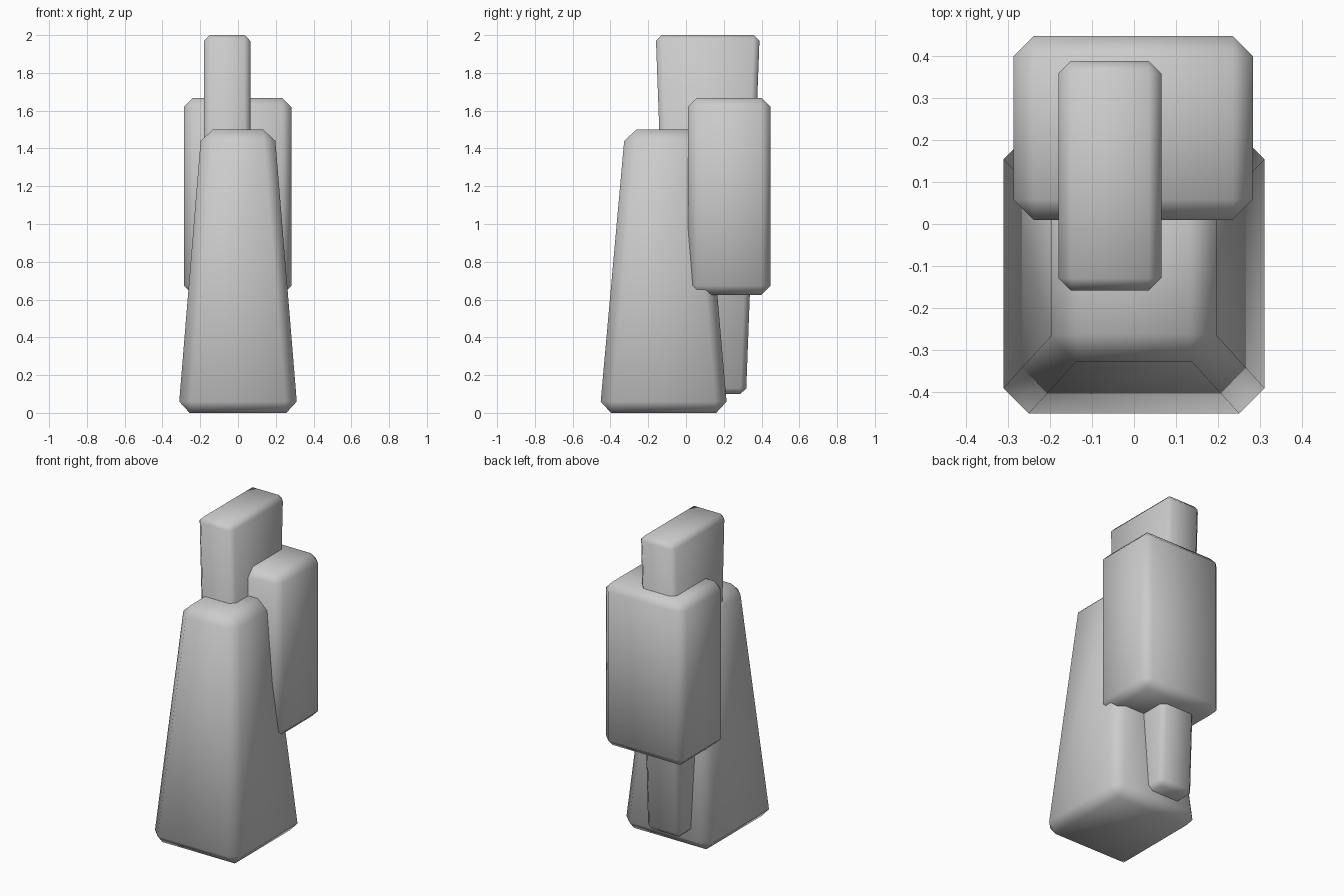
import bpy, bmesh

if "Cube" in bpy.data.objects:
    bpy.data.objects.remove(bpy.data.objects["Cube"])


def tapered_block(name, z0, bottom, z1, top, bevel):
    """Chamfered block; bottom and top are (x0, x1, y0, y1) rectangles."""
    bm = bmesh.new()
    rings = []
    for z, (x0, x1, y0, y1) in ((z0, bottom), (z1, top)):
        rings.append([bm.verts.new((x, y, z))
                      for x, y in ((x0, y0), (x1, y0), (x1, y1), (x0, y1))])
    low, high = rings
    bm.faces.new(low[::-1])
    bm.faces.new(high)
    for i in range(4):
        j = (i + 1) % 4
        bm.faces.new((low[i], low[j], high[j], high[i]))
    bmesh.ops.bevel(bm, geom=bm.edges[:], offset=bevel, segments=1,
                    affect='EDGES', profile=0.5)
    bmesh.ops.recalc_face_normals(bm, faces=bm.faces[:])
    mesh = bpy.data.meshes.new(name)
    bm.to_mesh(mesh)
    bm.free()
    mesh.shade_smooth()
    obj = bpy.data.objects.new(name, mesh)
    bpy.context.collection.objects.link(obj)
    return obj


# Large front block, narrowing upward
tapered_block("front_block", 0.0, (-0.316, 0.316, -0.457, 0.22),
              1.5, (-0.193, 0.193, -0.322, 0.09), 0.06)

# Wide block hung at the back
tapered_block("back_block", 0.625, (-0.287, 0.283, 0.01, 0.448),
              1.667, (-0.287, 0.283, 0.01, 0.448), 0.048)

# Tall slab running through the middle, from the low rear foot to the top
tapered_block("central_slab", 0.1, (-0.18, 0.065, -0.09, 0.318),
              2.0, (-0.18, 0.065, -0.16, 0.39), 0.03)
